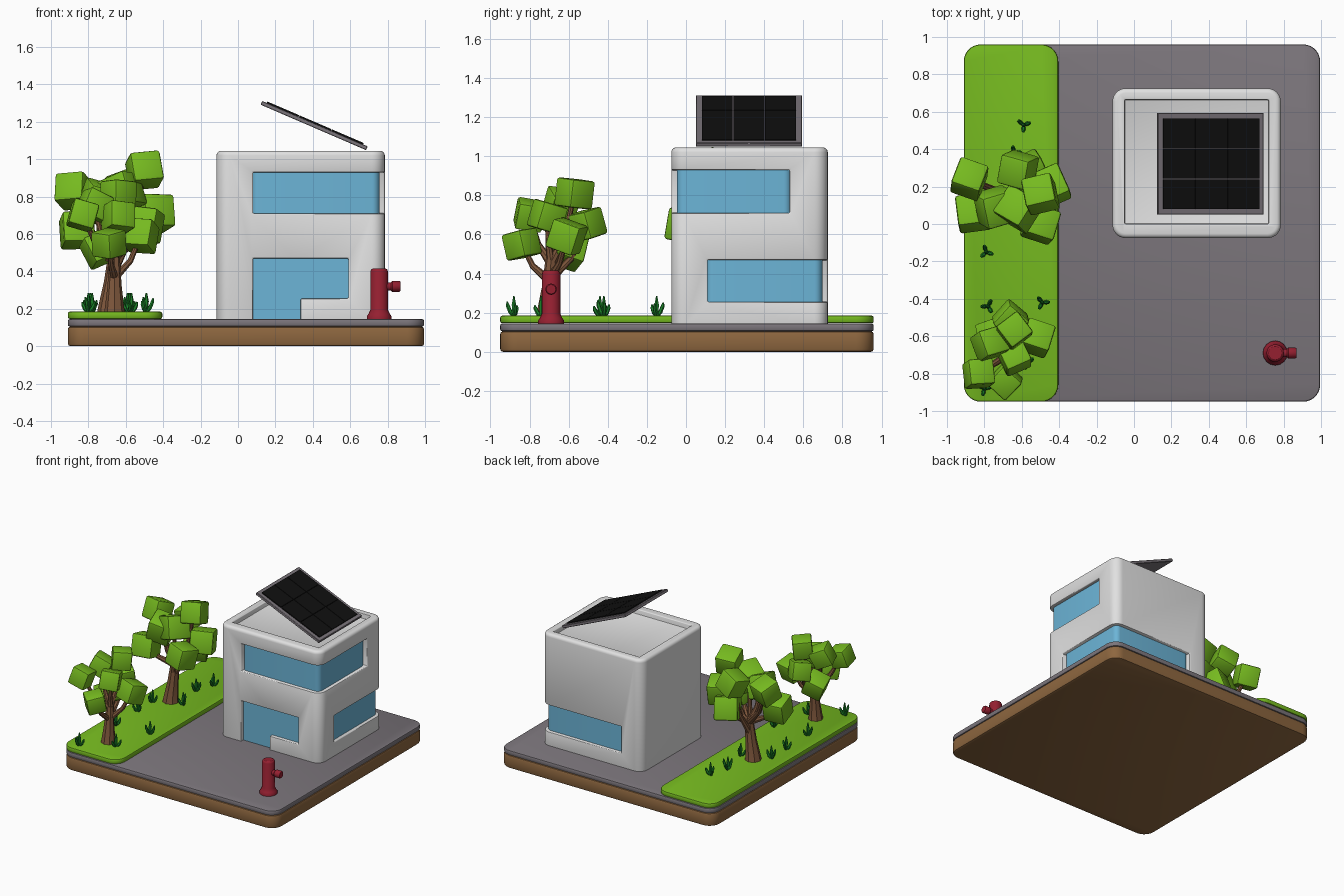
import bpy, bmesh, math, random
from mathutils import Matrix, Vector, Euler

if "Cube" in bpy.data.objects:
    bpy.data.objects.remove(bpy.data.objects["Cube"])

random.seed(4)


def material(name, rgb):
    m = bpy.data.materials.new(name)
    m.diffuse_color = (*rgb, 1)
    m.use_nodes = True
    m.node_tree.nodes["Principled BSDF"].inputs["Base Color"].default_value = m.diffuse_color
    return m


SOIL = material("soil brown", (0.27, 0.135, 0.05))
PAVING = material("paving grey", (0.20, 0.18, 0.20))
GRASS = material("leaf green", (0.18, 0.49, 0.014))
WALL = material("wall white", (0.75, 0.75, 0.75))
GLASS = material("glass blue", (0.15, 0.46, 0.68))
CELL = material("cell black", (0.005, 0.005, 0.005))
RED = material("hydrant red", (0.30, 0.014, 0.03))
BARK = material("bark brown", (0.21, 0.095, 0.045))
TUFT = material("tuft green", (0.01, 0.22, 0.02))


def add(name, mesh, mat):
    mesh.materials.clear()
    if mat:
        mesh.materials.append(mat)
    mesh.shade_smooth()
    mesh.set_sharp_from_angle(angle=math.radians(40))
    ob = bpy.data.objects.new(name, mesh)
    bpy.context.collection.objects.link(ob)
    return ob


def box_into(bm, lo, hi, r=0, edge=0, segs=2, matrix=None):
    """Box with vertical corners rounded by r, then the rims rounded by edge."""
    lo, hi = Vector(lo), Vector(hi)
    part = bmesh.new()
    bmesh.ops.create_cube(part, size=1)
    for v in part.verts:
        v.co = Vector([(lo[i] + hi[i]) / 2 + v.co[i] * (hi[i] - lo[i]) for i in range(3)])
    if r:
        es = [e for e in part.edges if abs(e.verts[0].co.z - e.verts[1].co.z) > 1e-6]
        bmesh.ops.bevel(part, geom=es, offset=r, segments=7, profile=0.5, affect='EDGES')
    if edge:
        es = [e for e in part.edges if e.calc_face_angle(0) > 1]
        bmesh.ops.bevel(part, geom=es, offset=edge, segments=segs, profile=0.5, affect='EDGES')
    if matrix:
        part.transform(matrix)
    tmp = bpy.data.meshes.new("tmp")
    part.to_mesh(tmp)
    part.free()
    bm.from_mesh(tmp)
    bpy.data.meshes.remove(tmp)


def boxes(name, mat, items, **kw):
    bm = bmesh.new()
    for lo, hi in items:
        box_into(bm, lo, hi, **kw)
    mesh = bpy.data.meshes.new(name)
    bm.to_mesh(mesh)
    bm.free()
    return add(name, mesh, mat)


def bake(ob):
    """Turn a curve or a modified object into a plain mesh."""
    bpy.context.view_layer.update()
    dg = bpy.context.evaluated_depsgraph_get()
    mesh = bpy.data.meshes.new_from_object(ob.evaluated_get(dg))
    bpy.data.objects.remove(ob)
    return mesh


def tubes(name, mat, paths, res=2):
    """Round limbs; every path is a list of (x, y, z, radius)."""
    cu = bpy.data.curves.new(name, 'CURVE')
    cu.dimensions = '3D'
    cu.bevel_depth = 1
    cu.bevel_resolution = res
    cu.use_fill_caps = True
    for path in paths:
        sp = cu.splines.new('POLY')
        sp.points.add(len(path) - 1)
        for p, (x, y, z, r) in zip(sp.points, path):
            p.co = (x, y, z, 1)
            p.radius = r
    ob = bpy.data.objects.new(name + "_curve", cu)
    bpy.context.collection.objects.link(ob)
    return add(name, bake(ob), mat)


# Ground layers
boxes("soil_base", SOIL, [((-0.91, -0.95, 0), (0.995, 0.96, 0.105))], r=0.09, edge=0.014)
boxes("paving", PAVING, [((-0.91, -0.95, 0.105), (0.995, 0.96, 0.145))], r=0.09, edge=0.01)
boxes("lawn", GRASS, [((-0.91, -0.95, 0.146), (-0.405, 0.96, 0.185))], r=0.09, edge=0.01)

# House shell with window openings and a sunken roof cut out
house = boxes("house_shell", WALL, [((-0.115, -0.075, 0.11), (0.785, 0.725, 1.045))],
              r=0.07, edge=0.025, segs=4)
cuts = [((-0.05, 0.0, 1.005), (0.72, 0.665, 1.3)),
        ((0.08, -0.3, 0.71), (1.0, 0.53, 0.93)),
        ((0.07, 0.11, 0.255), (1.0, 1.0, 0.47)),
        ((0.08, -0.3, 0.05), (0.335, 0.05, 0.47)),
        ((0.30, -0.3, 0.255), (0.59, 0.05, 0.47))]
cutters = []
for i, c in enumerate(cuts):
    cutter = boxes("cutter", WALL, [c])
    cutter.hide_render = True
    mod = house.modifiers.new("cut", 'BOOLEAN')
    mod.object = cutter
    mod.solver = 'EXACT'
    cutters.append(cutter)
bev = house.modifiers.new("soft_edges", 'BEVEL')
bev.width = 0.007
bev.segments = 2
bev.limit_method = 'ANGLE'
bev.angle_limit = math.radians(40)
add("house_walls", bake(house), WALL)
for cutter in cutters:
    bpy.data.objects.remove(cutter)

# Glass blocks set behind the openings
boxes("upper_window", GLASS, [((0.07, -0.047, 0.70), (0.757, 0.54, 0.94))], r=0.04)
boxes("lower_corner_window", GLASS, [((0.06, 0.10, 0.245), (0.757, 0.697, 0.48))], r=0.04)
boxes("door_and_front_window", GLASS, [((0.07, -0.047, 0.12), (0.60, 0.08, 0.48))])

# Tilted solar panel: frame and a 3 x 3 grid of cells
tilt = Matrix.Translation((0.407, 0.322, 1.18)) @ Matrix.Rotation(math.radians(23.3), 4, 'Y')
boxes("panel_frame", PAVING, [((-0.307, -0.272, -0.011), (0.307, 0.272, 0.011))],
      edge=0.003, segs=1, matrix=tilt)
cells = []
for i in range(3):
    for j in range(3):
        x, y = -0.282 + i * 0.188, -0.243 + j * 0.162
        cells.append(((x + 0.002, y + 0.002, 0.008), (x + 0.186, y + 0.160, 0.019)))
boxes("panel_cells", CELL, cells, matrix=tilt)

# Fire hydrant
hx, hy = 0.755, -0.69
body = [(0.14, 0.066), (0.160, 0.066), (0.172, 0.058), (0.195, 0.047), (0.40, 0.047),
        (0.410, 0.043), (0.415, 0.035)]
nozzle = [(0.0, 0.022), (0.062, 0.022), (0.070, 0.029), (0.108, 0.029), (0.115, 0.024)]
tubes("hydrant", RED, [[(hx, hy, z, r) for z, r in body],
                       [(hx + x, hy, 0.32, r) for x, r in nozzle]], res=6)


# Trees: flared trunk, branches reaching into rounded cubes of leaves
def tree(name, base, fork, size, leaves, thick):
    (bx, by), (fx, fy, fz) = base, fork
    mx, my, mz = (bx + fx) / 2, (by + fy) / 2, (0.18 + fz) / 2
    paths = [[(bx, by, 0.17, thick), (bx, by, 0.21, thick * 0.88),
              (mx, my, mz, thick * 0.65), (fx, fy, fz, thick * 0.5)]]
    bm = bmesh.new()
    for n, (x, y, z) in enumerate(leaves):
        s = size / 2 * random.uniform(0.94, 1.06)
        turn = Euler([random.uniform(-0.45, 0.45) for _ in range(2)] + [random.uniform(0, 1.5)])
        box_into(bm, (-s, -s, -s), (s, s, s), edge=size * 0.09,
                 matrix=Matrix.Translation((x, y, z)) @ turn.to_matrix().to_4x4())
        start = (mx, my, mz + 0.04) if n % 3 == 0 else (fx, fy, fz - 0.02)
        knee = [start[0] * 0.4 + x * 0.6, start[1] * 0.4 + y * 0.6, start[2] * 0.6 + z * 0.4]
        paths.append([(*start, thick * 0.4), (*knee, thick * 0.28), (x, y, z, thick * 0.2)])
    mesh = bpy.data.meshes.new(name + "_leaves")
    bm.to_mesh(mesh)
    bm.free()
    add(name + "_leaves", mesh, GRASS)
    tubes(name + "_trunk", BARK, paths)


tree("back_tree", (-0.69, 0.13), (-0.66, 0.14, 0.50), 0.17,
     [(-0.50, 0.16, 0.94), (-0.88, 0.24, 0.83), (-0.45, 0.20, 0.71), (-0.62, 0.29, 0.84),
      (-0.74, 0.09, 0.78), (-0.50, 0.0, 0.65), (-0.62, 0.08, 0.82), (-0.86, 0.06, 0.62),
      (-0.56, 0.27, 0.62)], 0.065)
tree("front_tree", (-0.66, -0.71), (-0.66, -0.69, 0.47), 0.145,
     [(-0.52, -0.61, 0.59), (-0.64, -0.57, 0.81), (-0.83, -0.80, 0.70), (-0.69, -0.84, 0.55),
      (-0.77, -0.64, 0.75), (-0.64, -0.71, 0.69), (-0.66, -0.51, 0.65),
      (-0.74, -0.60, 0.52)], 0.058)

# Grass tufts: one upright blade with leaning ones around it
tufts = [(-0.59, 0.53), (-0.64, 0.38), (-0.79, -0.15), (-0.78, -0.44), (-0.49, -0.42),
         (-0.57, -0.74), (-0.80, -0.88), (-0.79, 0.04), (-0.58, 0.13)]
blades = []
for x, y in tufts:
    turn = random.uniform(0, 6)
    blades.append([(x, y, 0.18, 0.010), (x, y, 0.24, 0.013), (x, y, 0.285, 0.004)])
    for k in range(3):
        a = turn + k * 2.1 + random.uniform(-0.3, 0.3)
        c, s = math.cos(a), math.sin(a)
        h = random.uniform(0.05, 0.08)
        blades.append([(x + c * d, y + s * d, 0.18 + h * t, r) for d, t, r in
                       [(0.004, 0, 0.008), (0.020, 0.35, 0.011), (0.032, 0.75, 0.010),
                        (0.036, 1.05, 0.004)]])
tubes("grass_tufts", TUFT, blades, res=1)
